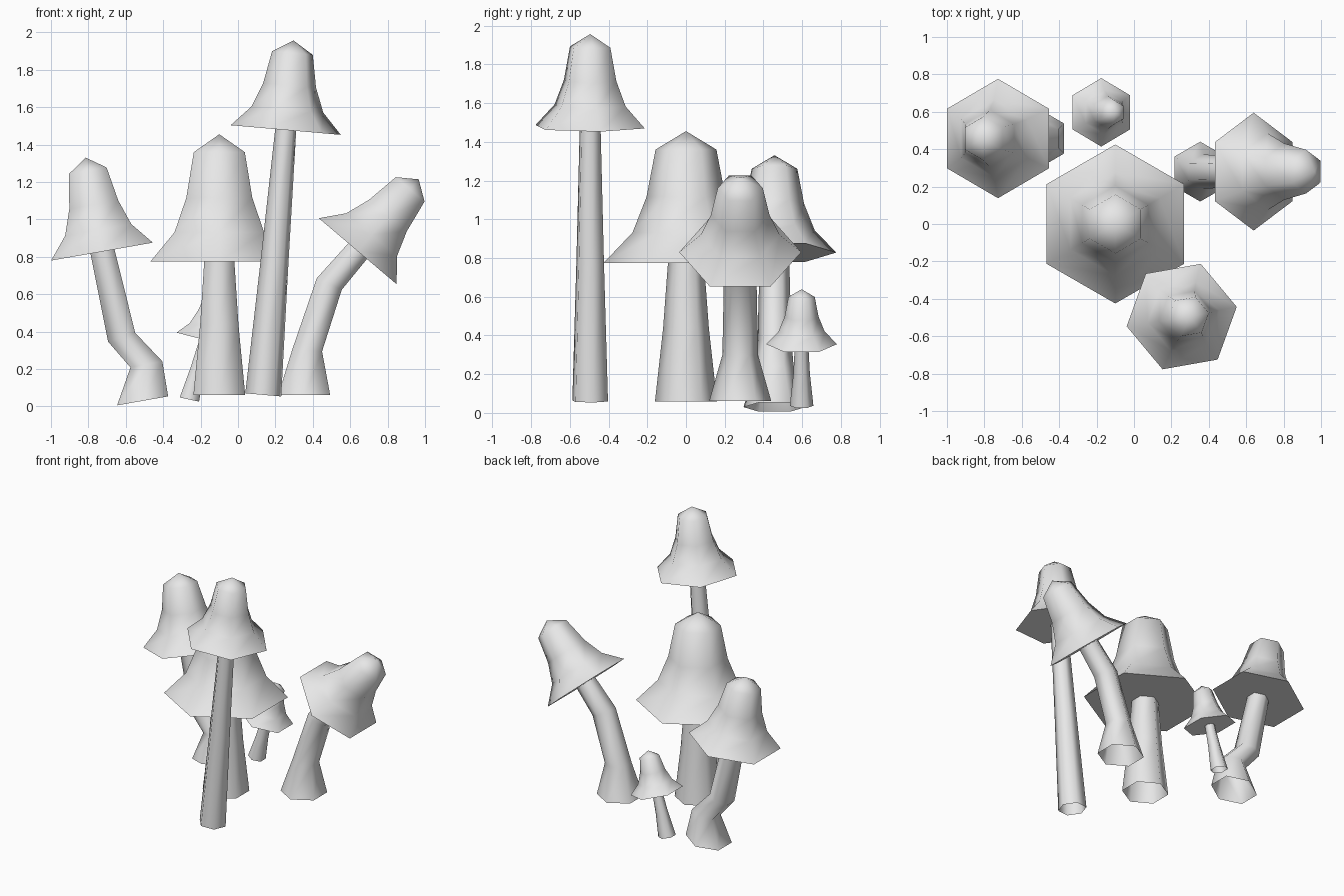
import bpy
import bmesh
from math import radians, cos, sin, pi
from mathutils import Matrix, Vector

SIDES = 6
cube = bpy.data.objects.get("Cube")
if cube:
    bpy.data.objects.remove(cube, do_unlink=True)

grey = bpy.data.materials.new("light_grey")
grey.use_nodes = True
grey.diffuse_color = (0.8, 0.8, 0.8, 1)
grey.node_tree.nodes["Principled BSDF"].inputs["Base Color"].default_value = (0.8, 0.8, 0.8, 1)


def frame(centre, tilt):
    """Placement that leans towards +x by tilt degrees."""
    return Matrix.Translation(centre) @ Matrix.Rotation(radians(tilt), 4, "Y")


def add_ring(bm, matrix, radius, turn):
    angles = [radians(turn) + 2 * pi * i / SIDES for i in range(SIDES)]
    return [bm.verts.new(matrix @ Vector((radius * cos(a), radius * sin(a), 0))) for a in angles]


def bridge(bm, low, high):
    for i in range(SIDES):
        j = (i + 1) % SIDES
        bm.faces.new((low[i], low[j], high[j], high[i])).smooth = True


def finish(bm, name):
    mesh = bpy.data.meshes.new(name)
    bm.to_mesh(mesh)
    bm.free()
    mesh.materials.append(grey)
    bpy.context.collection.objects.link(bpy.data.objects.new(name, mesh))


# Bell profile: radius and height as fractions of the rim radius and cap height
BELL = [(1, 0), (0.65, 0.23), (0.48, 0.5), (0.37, 0.86)]


def make_cap(name, centre, radius, tilt, turn):
    bm = bmesh.new()
    base = frame(centre, tilt)
    height = radius * 1.6
    rings = [add_ring(bm, base @ Matrix.Translation((0, 0, h * height)), r * radius, turn)
             for r, h in BELL]
    for low, high in zip(rings, rings[1:]):
        bridge(bm, low, high)
    # Pointed crown
    apex = bm.verts.new(base @ Vector((0, 0, height)))
    for i in range(SIDES):
        bm.faces.new((rings[-1][i], rings[-1][(i + 1) % SIDES], apex)).smooth = True
    # Flat underside with a crisp rim
    under = bm.faces.new(rings[0][::-1])
    for edge in under.edges:
        edge.smooth = False
    finish(bm, name)


def make_stem(name, y, path, turn):
    """Open tube through rings of (x, z, radius, tilt)."""
    bm = bmesh.new()
    rings = [add_ring(bm, frame((x, y, z), tilt), r, turn) for x, z, r, tilt in path]
    for low, high in zip(rings, rings[1:]):
        bridge(bm, low, high)
    finish(bm, name)


# Each mushroom: rim centre, rim radius, cap tilt, turn, stem rings
MUSHROOMS = {
    "big": ((-0.1, 0, 0.775), 0.425, 0, 30,
            [(-0.1, 0.06, 0.16, 0), (-0.1, 0.44, 0.118, 0), (-0.1, 0.79, 0.092, 0)]),
    "tall": ((0.255, -0.495, 1.478), 0.3, 5, 10,
             [(0.135, 0.062, 0.098, 5), (0.195, 0.77, 0.076, 5), (0.256, 1.49, 0.057, 5)]),
    "left_bent": ((0.64, 0.28, 0.83), 0.315, 40.3, 30,
                  [(0.354, 0.062, 0.16, 0), (0.37, 0.3, 0.092, 4),
                   (0.488, 0.655, 0.085, 25), (0.646, 0.838, 0.075, 40)]),
    "right_bent": ((-0.727, 0.457, 0.828), 0.319, -10, 30,
                   [(-0.51, 0.03, 0.16, -10), (-0.49, 0.225, 0.1, -11),
                    (-0.622, 0.37, 0.088, -18), (-0.727, 0.84, 0.075, -10)]),
    "small": ((-0.175, 0.597, 0.355), 0.183, 14.5, 30,
              [(-0.26, 0.037, 0.061, 12), (-0.217, 0.2, 0.043, 14), (-0.173, 0.365, 0.034, 14)]),
}

for label, (centre, radius, tilt, turn, path) in MUSHROOMS.items():
    make_cap(label + "_mushroom_cap", centre, radius, tilt, turn)
    make_stem(label + "_mushroom_stem", centre[1], path, turn)
